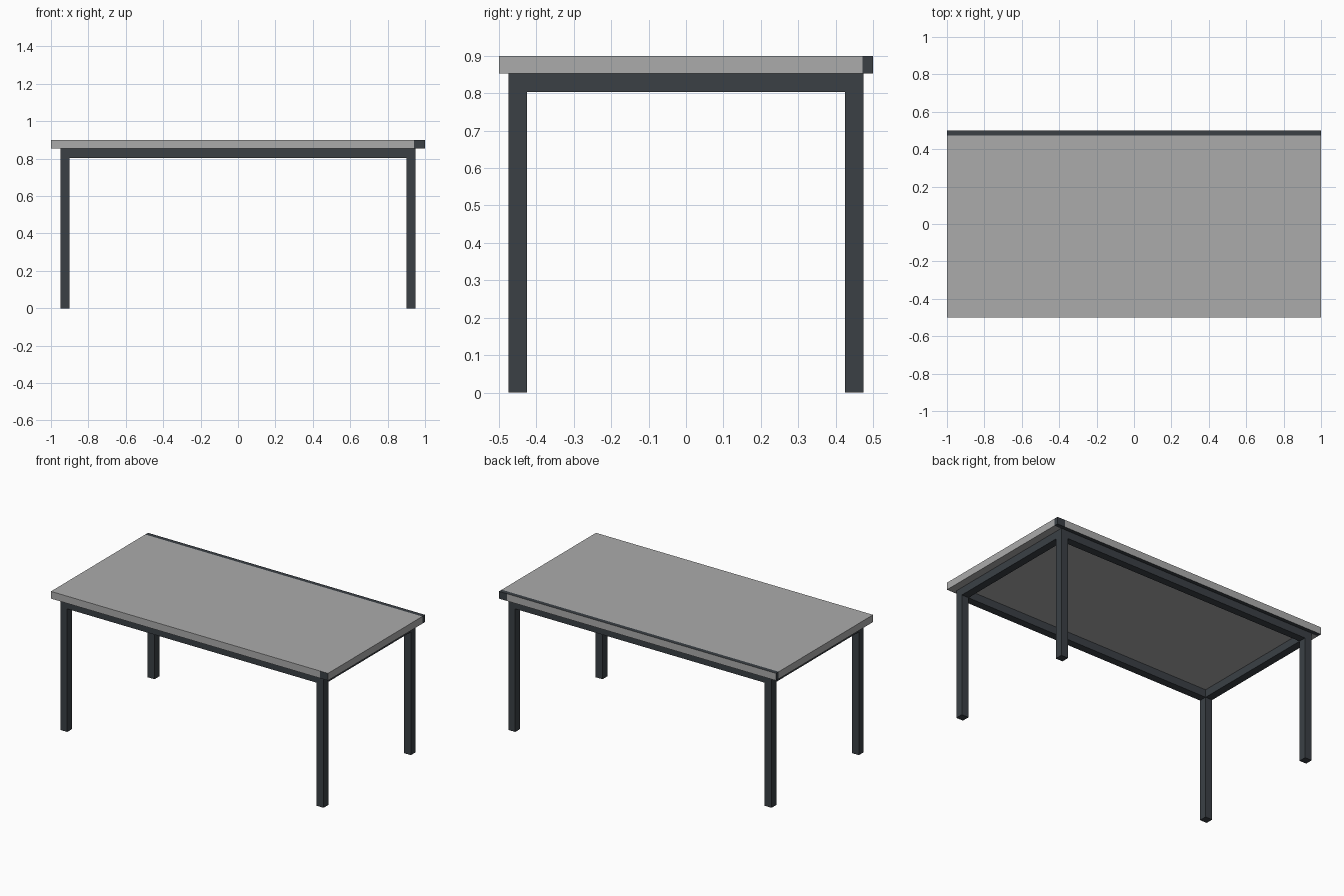
import bpy, bmesh

if "Cube" in bpy.data.objects:
    bpy.data.objects.remove(bpy.data.objects["Cube"])

def material(name, rgb):
    m = bpy.data.materials.new(name)
    m.diffuse_color = (*rgb, 1.0)
    m.use_nodes = True
    m.node_tree.nodes["Principled BSDF"].inputs["Base Color"].default_value = m.diffuse_color
    return m

GREY = material("light grey", (0.41, 0.41, 0.41))
DARK = material("dark slate", (0.043, 0.051, 0.06))

def box(name, lo, hi, mats):
    bm = bmesh.new()
    bmesh.ops.create_cube(bm, size=1)
    for v in bm.verts:
        v.co = [(l + h) / 2 + c * (h - l) for l, h, c in zip(lo, hi, v.co)]
    me = bpy.data.meshes.new(name)
    bm.to_mesh(me)
    bm.free()
    for m in mats:
        me.materials.append(m)
    ob = bpy.data.objects.new(name, me)
    bpy.context.collection.objects.link(ob)
    return ob

X, Y, W = 0.95, 0.475, 0.05      # frame half sizes and tube width
Z0, Z1, TOP = 0.803, 0.853, 0.90

# Tabletop, cut so the dark edge bands become separate faces
top = box("tabletop", (-1, -0.5, Z1), (1, 0.5, TOP), [GREY, DARK])
bm = bmesh.new()
bm.from_mesh(top.data)
for co, no in (((0.942, 0, 0), (1, 0, 0)), ((0, 0.472, 0), (0, 1, 0))):
    bmesh.ops.bisect_plane(bm, geom=bm.verts[:] + bm.edges[:] + bm.faces[:],
                           plane_co=co, plane_no=no)
bm.normal_update()
for f in bm.faces:
    c = f.calc_center_median()
    # front and back faces: band at the right end; all others: band at the back
    banded = c.x > 0.942 if abs(f.normal.y) > 0.5 else c.y > 0.472
    f.material_index = int(banded)
bm.to_mesh(top.data)
bm.free()

# Four square legs
for sx, side in ((-1, "left"), (1, "right")):
    for sy, end in ((-1, "front"), (1, "back")):
        cx, cy = sx * (X - W / 2), sy * (Y - W / 2)
        box(f"{end}_{side}_leg", (cx - W / 2, cy - W / 2, 0),
            (cx + W / 2, cy + W / 2, Z1), [DARK])

# Rails between the legs
for s, end, side in ((-1, "front", "left"), (1, "back", "right")):
    cy, cx = s * (Y - W / 2), s * (X - W / 2)
    box(f"{end}_rail", (-X + W, cy - W / 2, Z0), (X - W, cy + W / 2, Z1), [DARK])
    box(f"{side}_rail", (cx - W / 2, -Y + W, Z0), (cx + W / 2, Y - W, Z1), [DARK])
